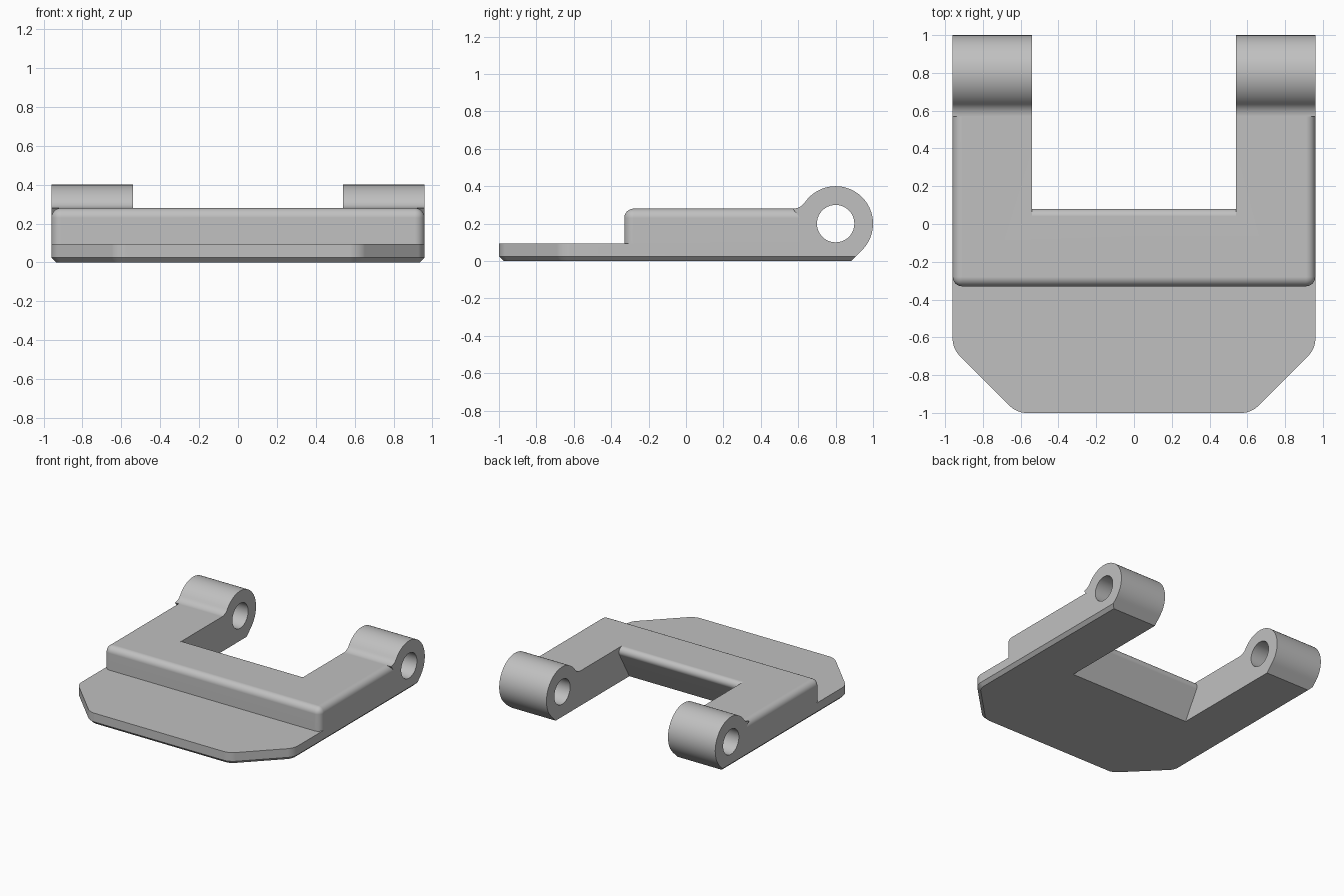
import bpy
import bmesh
from math import sin, cos, radians, sqrt
from mathutils import Vector

cube = bpy.data.objects.get("Cube")
if cube:
    bpy.data.objects.remove(cube, do_unlink=True)

HALF_W = 0.96      # outer half width
NOTCH = 0.54       # half width between the two arms
DECK = 0.28        # top of the raised block
CHAMFER = 0.025    # lower outside edge
PIN_Y, PIN_Z, PIN_R, HOLE_R = 0.8, 0.2, 0.2, 0.1

grey = bpy.data.materials.new("plain grey")
grey.use_nodes = True
grey.diffuse_color = (0.53, 0.53, 0.53, 1)
grey.node_tree.nodes["Principled BSDF"].inputs["Base Color"].default_value = (0.53, 0.53, 0.53, 1)


def arc(cy, cz, r, start, end, steps):
    angles = [radians(start + (end - start) * i / steps) for i in range(steps + 1)]
    return [(cy + r * cos(a), cz + r * sin(a)) for a in angles]


def prism(points, offset):
    """Closed solid made by sweeping a planar outline along a vector."""
    bm = bmesh.new()
    face = bm.faces.new([bm.verts.new(p) for p in points])
    swept = bmesh.ops.extrude_face_region(bm, geom=[face])["geom"]
    bmesh.ops.translate(bm, vec=offset, verts=[g for g in swept if isinstance(g, bmesh.types.BMVert)])
    bmesh.ops.recalc_face_normals(bm, faces=bm.faces)
    return bm


def side_prism(profile, x0, x1):
    return prism([(x0, y, z) for y, z in profile], Vector((x1 - x0, 0, 0)))


def bevel(bm, rule, size, segments):
    edges = [e for e in bm.edges if rule(*(v.co for v in e.verts))]
    bmesh.ops.bevel(bm, geom=edges, offset=size, segments=segments, profile=0.5,
                    affect='EDGES', clamp_overlap=True)


def make(name, bm):
    mesh = bpy.data.meshes.new(name)
    bm.to_mesh(mesh)
    bm.free()
    mesh.materials.append(grey)
    obj = bpy.data.objects.new(name, mesh)
    bpy.context.scene.collection.objects.link(obj)
    return obj


def combine(target, tool, operation):
    """Boolean the tool into the target and discard the tool."""
    mod = target.modifiers.new("combine", 'BOOLEAN')
    mod.object, mod.operation, mod.solver = tool, operation, 'EXACT'
    bpy.context.view_layer.objects.active = target
    bpy.ops.object.modifier_apply(modifier=mod.name)
    bpy.data.objects.remove(tool, do_unlink=True)


def upright(a, b):
    return abs(a.z - b.z) > 0.05


# Base plate: clipped front corners, chamfered underside
half_plan = [(0.62, -1), (HALF_W, -0.66), (HALF_W, PIN_Y + 0.108)]
plan = half_plan + [(-x, y) for x, y in reversed(half_plan)]
bm = prism([(x, y, 0) for x, y in plan], Vector((0, 0, 0.095)))
bevel(bm, lambda a, b: upright(a, b) and a.y < 0, 0.045, 6)
bevel(bm, lambda a, b: max(a.z, b.z) < 0.001, CHAMFER, 1)
bracket = make("hinge_bracket", bm)

# Raised block with rounded front and side edges
box = [(-HALF_W, -0.33), (HALF_W, -0.33), (HALF_W, 0.7), (-HALF_W, 0.7)]
bm = prism([(x, y, 0.05) for x, y in box], Vector((0, 0, DECK - 0.05)))
bevel(bm, lambda a, b: (upright(a, b) and a.y < 0)
      or (min(a.z, b.z) > 0.2 and min(a.y, b.y) < 0), 0.05, 8)
combine(bracket, make("raised_block", bm), 'UNION')

# Hinge barrels, blended into the deck by a concave fillet
blend = 0.08
blend_z = DECK + blend
blend_y = PIN_Y - sqrt((PIN_R + blend) ** 2 - (blend_z - PIN_Z) ** 2)
share = PIN_R / (PIN_R + blend)
touch = Vector((PIN_Y + (blend_y - PIN_Y) * share, PIN_Z + (blend_z - PIN_Z) * share))
lean = Vector((1, 0)).angle(touch - Vector((PIN_Y, PIN_Z))) * 180 / 3.14159265
profile = arc(PIN_Y, PIN_Z, PIN_R, -45, lean, 48)
profile += arc(blend_y, blend_z, blend, lean - 180, -90, 8)[1:]
profile += [(0.61, 0.23), (0.61, CHAMFER), (PIN_Y + 0.108, CHAMFER)]
for side in (-1, 1):
    barrel = make("barrel", side_prism(profile, side * 0.5, side * HALF_W))
    combine(bracket, barrel, 'UNION')

# Gap between the arms: undercut rear wall with a rounded lip
lip = 0.04
wall = arc(lip, DECK - lip, lip, 90, -30, 8)
foot_y, foot_z = wall[-1]
slope = 0.577
gap = [(1.2, 0.6), (lip, 0.6)] + wall + [(foot_y - slope * (foot_z + 0.1), -0.1), (1.2, -0.1)]
combine(bracket, make("gap_cutter", side_prism(gap, -NOTCH, NOTCH)), 'DIFFERENCE')

# Pin hole through both barrels
hole = arc(PIN_Y, PIN_Z, HOLE_R, 0, 360, 48)[:-1]
combine(bracket, make("pin_cutter", side_prism(hole, -1.2, 1.2)), 'DIFFERENCE')

# Smooth curved areas, crisp edges elsewhere
bpy.ops.object.select_all(action='DESELECT')
bracket.select_set(True)
bpy.context.view_layer.objects.active = bracket
bpy.ops.object.shade_smooth_by_angle(angle=radians(25))
weighted = bracket.modifiers.new("clean_shading", 'WEIGHTED_NORMAL')
weighted.keep_sharp = True
